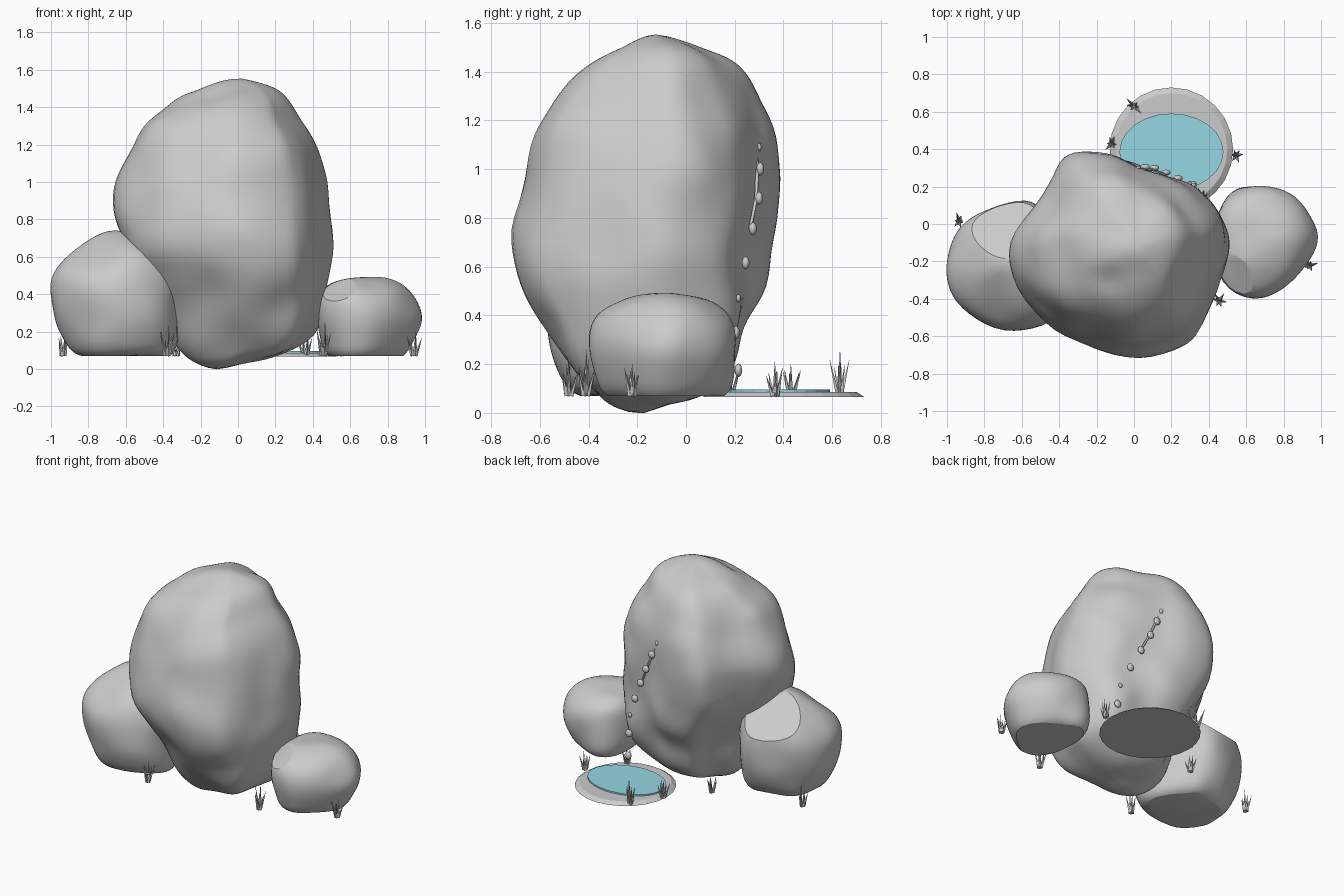
import bpy, bmesh, math, random
from mathutils import Vector, Matrix, noise

random.seed(4)
if "Cube" in bpy.data.objects:
    bpy.data.objects.remove(bpy.data.objects["Cube"])


def material(name, color):
    m = bpy.data.materials.new(name)
    m.use_nodes = True
    m.diffuse_color = color
    m.node_tree.nodes["Principled BSDF"].inputs["Base Color"].default_value = color
    return m


STONE = material("stone grey", (0.6, 0.6, 0.6, 1))
WATER = material("water blue", (0.3, 0.68, 0.76, 1))


def add_object(name, bm, mat, smooth=None):
    bmesh.ops.recalc_face_normals(bm, faces=bm.faces)
    mesh = bpy.data.meshes.new(name)
    bm.to_mesh(mesh)
    bm.free()
    mesh.materials.append(mat)
    ob = bpy.data.objects.new(name, mesh)
    bpy.context.collection.objects.link(ob)
    if smooth:
        bpy.ops.object.select_all(action="DESELECT")
        ob.select_set(True)
        bpy.context.view_layer.objects.active = ob
        bpy.ops.object.shade_smooth_by_angle(angle=math.radians(smooth))
    return ob


def boulder(name, plan, rows, bottom, top, pushes=(), cuts=()):
    """Loft a plan outline through rows of (z, x0, x1, y0, y1), round it, roughen it, slice facets."""
    bm = bmesh.new()
    rings = []
    for z, x0, x1, y0, y1 in rows:
        cx, cy, hx, hy = (x0 + x1) / 2, (y0 + y1) / 2, (x1 - x0) / 2, (y1 - y0) / 2
        rings.append([bm.verts.new((cx + u * hx * 1.045, cy + v * hy * 1.045, z)) for u, v in plan])
    n = len(plan)
    for a, b in zip(rings, rings[1:]):
        for i in range(n):
            bm.faces.new((a[i], a[(i + 1) % n], b[(i + 1) % n], b[i]))
    for ring, tip in ((rings[0], bottom), (rings[-1], top)):
        v = bm.verts.new(tip)
        for i in range(n):
            bm.faces.new((ring[i], ring[(i + 1) % n], v))
    ob = add_object(name, bm, STONE)
    # bake the rounding so the surface can be roughened
    sub = ob.modifiers.new("round", "SUBSURF")
    sub.levels = 2
    depsgraph = bpy.context.evaluated_depsgraph_get()
    bm = bmesh.new()
    bm.from_object(ob, depsgraph)
    bpy.data.objects.remove(ob)
    bm.normal_update()
    moves = [v.normal * .025 * noise.noise(v.co * 4) for v in bm.verts]
    for v, move in zip(bm.verts, moves):
        for centre, radius, push in pushes:
            move += Vector(push) * math.exp(-((v.co - Vector(centre)).length / radius) ** 2)
        v.co += move
    for point, normal in cuts:
        geom = bm.verts[:] + bm.edges[:] + bm.faces[:]
        cut = bmesh.ops.bisect_plane(bm, geom=geom, plane_co=point, plane_no=normal, clear_outer=True)
        edges = [e for e in cut["geom_cut"] if isinstance(e, bmesh.types.BMEdge)]
        if edges:
            bmesh.ops.edgeloop_fill(bm, edges=edges)
    return add_object(name, bm, STONE, 25)


# Main boulder, with a hollow behind the trail, a swollen foot and a dip in the crown
main_plan = [(.97, 0), (1, .23), (.85, .49), (.71, .69), (.48, .81), (.17, .92), (-.03, 1.02), (-.3, 1.01),
             (-.5, .95), (-.62, .7), (-.77, .4), (-1, .13), (-.94, -.36), (-.64, -.69), (-.23, -.87),
             (.14, -1), (.61, -.87), (.7, -.71), (.81, -.5), (.92, -.2)]
main_rows = [
    (.035, -.23, .08, -.33, -.02), (.09, -.29, .34, -.4, .11), (.2, -.36, .43, -.49, .18),
    (.35, -.42, .46, -.57, .22), (.48, -.49, .48, -.66, .28), (.65, -.59, .5, -.74, .33),
    (.85, -.68, .475, -.69, .375), (1, -.64, .47, -.65, .385), (1.18, -.56, .42, -.61, .33),
    (1.31, -.51, .34, -.53, .26), (1.41, -.39, .3, -.41, .21), (1.48, -.28, .23, -.32, .14),
    (1.52, -.11, .12, -.22, 0),
]
boulder("main_boulder", main_plan, main_rows, (-.13, -.18, -.015), (.02, -.13, 1.55),
        [((.12, .33, .95), .25, (0, -.06, 0)), ((.3, .12, .31), .18, (.01, .055, 0)),
         ((-.14, -.3, 1.48), .09, (0, 0, -.03))])

# Side boulders, sliced flat underneath and on a few faces
right_plan = [(1, -.5), (1, .2), (.5, .91), (.15, 1), (-.47, .85), (-.8, .6), (-.92, .3),
              (-1, -.14), (-.92, -.46), (-.68, -.7), (-.09, -1), (.5, -.95)]
right_rows = [
    (.05, -.88, -.36, -.46, 0), (.15, -.93, -.34, -.52, .06), (.28, -.98, -.33, -.57, .1),
    (.43, -1.01, -.32, -.58, .13), (.54, -.98, -.35, -.54, .11), (.64, -.87, -.42, -.44, .05),
    (.71, -.76, -.52, -.32, -.08),
]
left_plan = [(1.02, 0), (.83, .41), (.55, .75), (.14, .97), (-.38, 1.02), (-.75, .75), (-1, 0),
             (-.78, -.8), (-.17, -1.02), (.31, -.87), (.76, -.47)]
left_rows = [
    (.05, .46, .87, -.34, .15), (.14, .43, .95, -.37, .19), (.26, .4, 1.01, -.39, .205),
    (.36, .4, .97, -.385, .2), (.43, .42, .91, -.33, .15), (.48, .5, .82, -.21, .06),
]
ground = ((0, 0, .07), (0, 0, -1))
boulder("side_boulder_right", right_plan, right_rows, (-.64, -.22, .05), (-.65, -.2, .75),
        cuts=(ground, ((-.71, .02, .57), (-.1, .6, .75))))
boulder("side_boulder_left", left_plan, left_rows, (.68, -.1, .05), (.68, -.08, .51),
        cuts=(ground, ((.94, 0, .15), (.9, .05, -.45)), ((.55, -.2, .46), (-.4, -.45, .8))))


# Pond: sloped stone rim with a raised oval of water
def disc(name, centre, r1, r2, depth, scale_y, mat):
    bm = bmesh.new()
    bmesh.ops.create_cone(bm, cap_ends=True, segments=24, radius1=r1, radius2=r2, depth=depth,
                          matrix=Matrix.Translation(centre) @ Matrix.Diagonal((1, scale_y, 1, 1)))
    add_object(name, bm, mat)


disc("pond_rim", (.2, .4, .076), .33, .3, .02, 1, STONE)
disc("pond_water", (.2, .385, .091), .278, .278, .01, .74, WATER)

# Pebbles trickling down the back, with a thin stem behind the upper ones
trail = [Vector(p) for p in (
    (.02, .3, 1.09), (.06, .305, 1), (.11, .3, .88), (.17, .275, .755),
    (.235, .245, .615), (.295, .215, .47), (.31, .205, .33), (.31, .215, .175))]
for i, p in enumerate(trail):
    bm = bmesh.new()
    size = .014 if i in (0, 5) else .023
    bmesh.ops.create_icosphere(bm, subdivisions=2, radius=size,
                               matrix=Matrix.Translation(p) @ Matrix.Diagonal((1.1, .7, 1.2, 1)))
    add_object(f"trail_pebble_{i + 1}", bm, STONE, 40)

curve = bpy.data.curves.new("trail_stem", "CURVE")
curve.dimensions = "3D"
curve.bevel_depth = .007
curve.bevel_resolution = 1
curve.materials.append(STONE)
spline = curve.splines.new("POLY")
spline.points.add(3)
for point, p in zip(spline.points, trail):
    point.co = (p.x, p.y - .012, p.z, 1)
bpy.context.collection.objects.link(bpy.data.objects.new("trail_stem", curve))


# Grass tufts: thin pointed blades leaning outwards
def tuft(name, x, y, height):
    bm = bmesh.new()
    for i in range(7):
        turn = math.tau * i / 6 + random.uniform(-.3, .3)
        lean = random.uniform(.12, .35) if i < 6 else 0
        h = height * (random.uniform(.55, .9) if i < 6 else 1)
        spin = (Matrix.Translation((x, y, .07)) @ Matrix.Rotation(turn, 4, "Z")
                @ Matrix.Translation((.01, 0, 0)) @ Matrix.Rotation(lean, 4, "Y"))
        bmesh.ops.create_cone(bm, cap_ends=True, segments=4, radius1=.01, radius2=.0005, depth=h,
                              matrix=spin @ Matrix.Translation((0, 0, h / 2)))
    add_object(name, bm, STONE)


tufts = [(0, .63, .19), (-.12, .43, .13), (.545, .365, .14), (.455, -.41, .19), (.94, -.22, .13),
         (-.935, .015, .16), (-.38, -.48, .16), (-.33, .18, .13), (.36, .15, .12)]
for i, (x, y, h) in enumerate(tufts):
    tuft(f"grass_tuft_{i + 1}", x, y, h)
